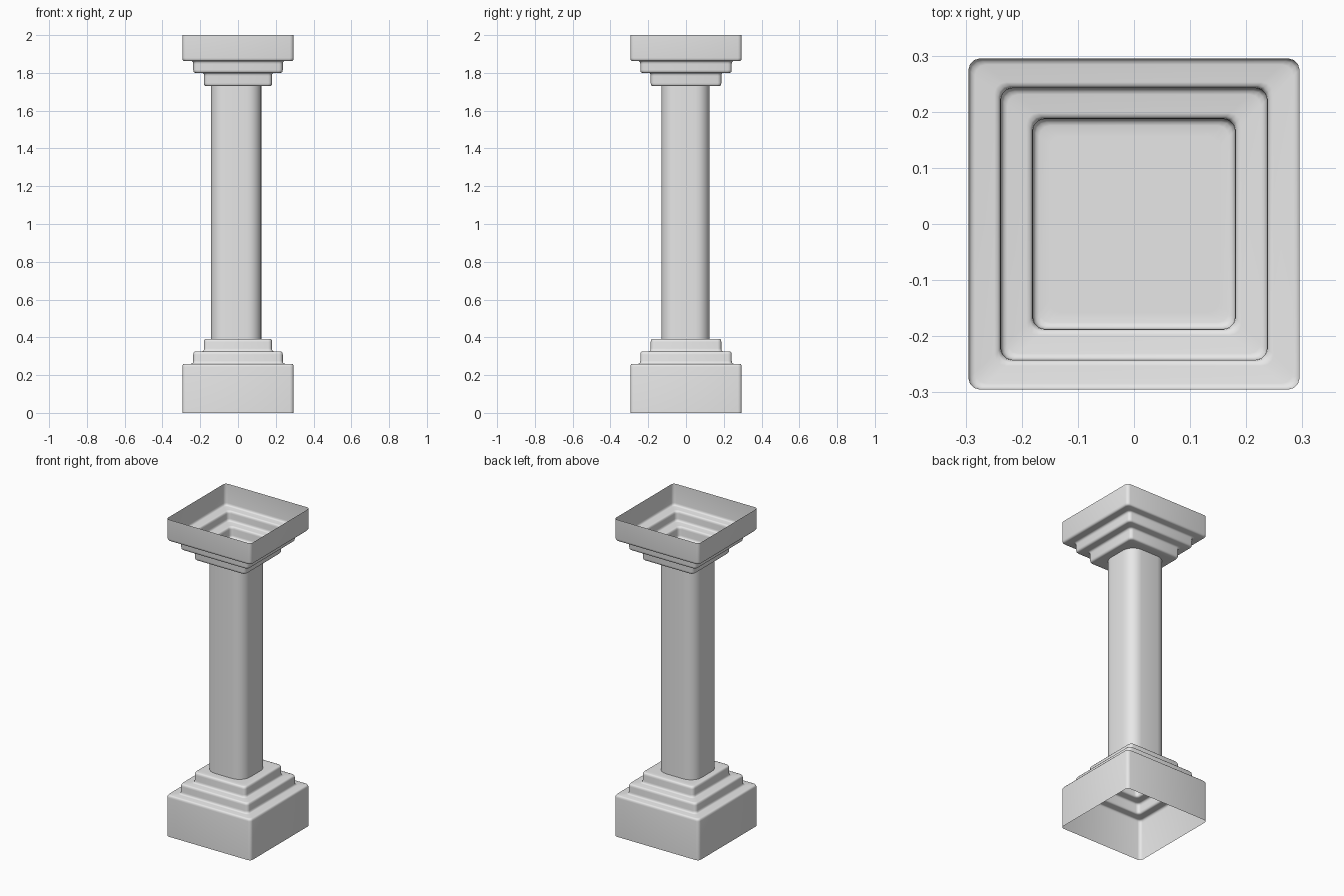
import bpy, bmesh, math
from mathutils import Vector

if "Cube" in bpy.data.objects:
    bpy.data.objects.remove(bpy.data.objects["Cube"], do_unlink=True)

stone = bpy.data.materials.new("grey stone")
stone.use_nodes = True
stone.diffuse_color = (0.8, 0.8, 0.8, 1)
stone.node_tree.nodes["Principled BSDF"].inputs["Base Color"].default_value = (0.8, 0.8, 0.8, 1)


def soften(corners, radius=0.016, steps=3):
    """Round every inner corner of a stepped profile of (half x, half y, z)."""
    pts = [Vector(c) for c in corners]
    path = [pts[0]]
    for prev, here, after in zip(pts, pts[1:], pts[2:]):
        a = here + (prev - here).normalized() * radius
        b = here + (after - here).normalized() * radius
        for k in range(steps + 1):
            t = k / steps
            path.append(a * (1 - t) ** 2 + here * (2 * t * (1 - t)) + b * t * t)
    path.append(pts[-1])
    return path


def rounded_ring(bm, hx, hy, z, radius, steps):
    """Counter-clockwise rounded rectangle."""
    ring = []
    for q, (sx, sy) in enumerate([(1, 1), (-1, 1), (-1, -1), (1, -1)]):
        for k in range(steps + 1):
            a = math.pi / 2 * (q + k / steps)
            ring.append(bm.verts.new((sx * (hx - radius) + radius * math.cos(a),
                                      sy * (hy - radius) + radius * math.sin(a), z)))
    return ring


def loft(name, path, radius, steps, cap_low=False, cap_high=False):
    """Skin rounded rectangles stacked from low to high."""
    bm = bmesh.new()
    rings = [rounded_ring(bm, *p, radius, steps) for p in path]
    n = len(rings[0])
    for low, high in zip(rings, rings[1:]):
        for i in range(n):
            j = (i + 1) % n
            bm.faces.new((low[i], low[j], high[j], high[i]))
    if cap_low:
        bm.faces.new(rings[0][::-1])
    if cap_high:
        bm.faces.new(rings[-1])
    mesh = bpy.data.meshes.new(name)
    bm.to_mesh(mesh)
    bm.free()
    mesh.materials.append(stone)
    obj = bpy.data.objects.new(name, mesh)
    bpy.context.collection.objects.link(obj)
    bpy.ops.object.select_all(action="DESELECT")
    obj.select_set(True)
    bpy.context.view_layer.objects.active = obj
    bpy.ops.object.shade_smooth_by_angle(angle=math.radians(50))
    return obj


# Half sizes of the three square steps, widest first
WIDE, MIDDLE, NARROW = (0.295, 0.295), (0.237, 0.242), (0.18, 0.187)


def stepped_profile(rim, ledge, shelf, floor):
    """Profile from the open rim to the closed floor against the shaft."""
    return soften([(*WIDE, rim), (*WIDE, ledge), (*MIDDLE, ledge), (*MIDDLE, shelf),
                   (*NARROW, shelf), (*NARROW, floor), (0.15, 0.157, floor)])


# Hollow base, open underneath
loft("base", stepped_profile(0, 0.26, 0.325, 0.392), 0.02, 3, cap_high=True)

# Hollow capital, open on top
loft("capital", stepped_profile(2, 1.863, 1.8, 1.73)[::-1], 0.02, 3, cap_low=True)

# Shaft with broadly rounded corners
shaft = loft("shaft", [(0.134, 0.128, 0.39), (0.134, 0.128, 1.732)], 0.075, 6)
shaft.location = (-0.01, -0.003, 0)
